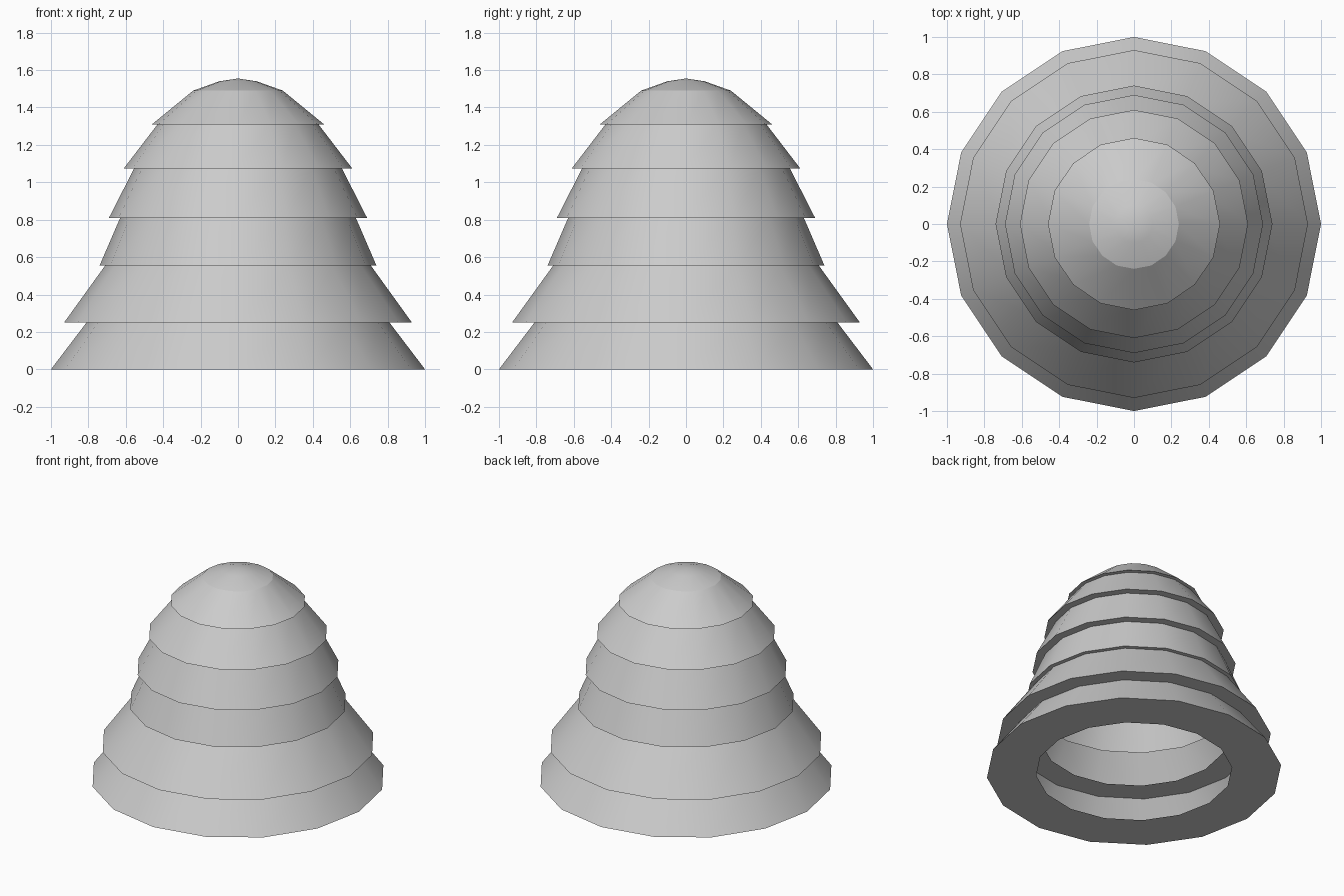
import bpy
import bmesh
from math import radians, sin, cos, pi

SIDES = 16

cube = bpy.data.objects.get("Cube")
if cube:
    bpy.data.objects.remove(cube, do_unlink=True)

grey = bpy.data.materials.new("plain_grey")
grey.use_nodes = True
colour = (0.6, 0.6, 0.6, 1)
grey.diffuse_color = colour
grey.node_tree.nodes["Principled BSDF"].inputs["Base Color"].default_value = colour


def lathe(name, profile):
    """Revolve (radius, height) points, listed from the inside bottom to the top."""
    bm = bmesh.new()
    rings = []
    for r, z in profile:
        count = SIDES if r else 1
        rings.append([bm.verts.new((r * cos(2 * pi * i / SIDES), r * sin(2 * pi * i / SIDES), z))
                      for i in range(count)])
    for low, high in zip(rings, rings[1:]):
        for i in range(SIDES):
            j = (i + 1) % SIDES
            if len(high) == 1:
                bm.faces.new((low[i], low[j], high[0]))
            else:
                bm.faces.new((low[i], low[j], high[j], high[i]))
    mesh = bpy.data.meshes.new(name)
    bm.to_mesh(mesh)
    bm.free()
    mesh.materials.append(grey)
    obj = bpy.data.objects.new(name, mesh)
    bpy.context.collection.objects.link(obj)
    bpy.ops.object.select_all(action="DESELECT")
    obj.select_set(True)
    bpy.context.view_layer.objects.active = obj
    bpy.ops.object.shade_smooth_by_angle(angle=radians(35))


# Stacked flared tiers: inner rim, bottom radius, top radius, bottom height, top height
tiers = [
    ("bottom_tier", 0.665, 1.0, 0.81, 0.0, 0.25),
    ("second_tier", 0.63, 0.93, 0.71, 0.25, 0.555),
    ("third_tier", 0.71, 0.74, 0.63, 0.555, 0.81),
    ("fourth_tier", 0.63, 0.69, 0.555, 0.81, 1.075),
    ("fifth_tier", 0.555, 0.61, 0.43, 1.075, 1.31),
    ("top_tier", 0.43, 0.46, 0.24, 1.31, 1.49),
]
for name, rim, base, top, z0, z1 in tiers:
    lathe(name, [(rim, z0), (base, z0), (top, z1)])

# Shallow rounded cap
lathe("cap", [(0.24, 1.49), (0.1, 1.54), (0, 1.555)])
